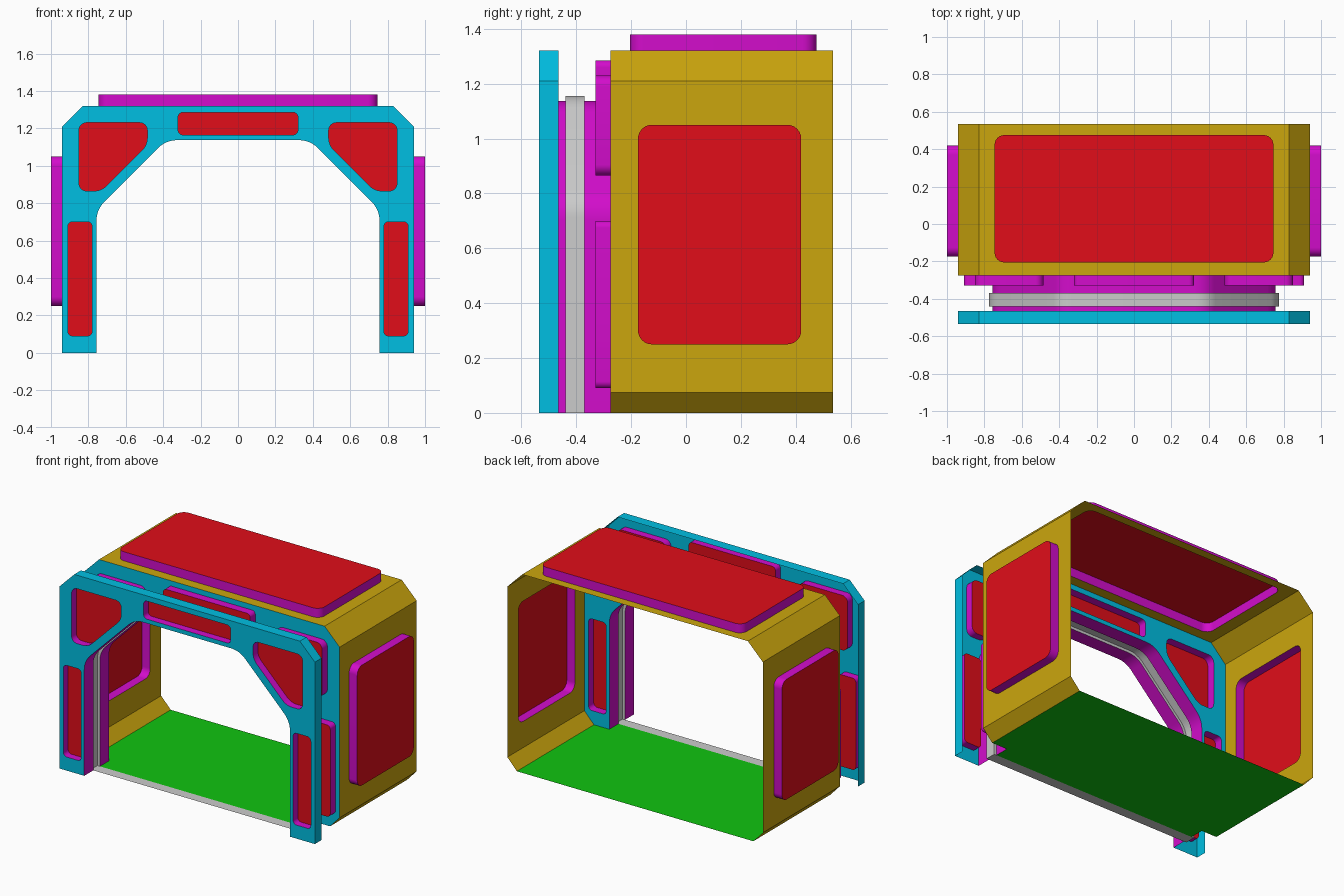
import bpy, bmesh, math
from mathutils import Vector

if "Cube" in bpy.data.objects:
    bpy.data.objects.remove(bpy.data.objects["Cube"])


def material(name, rgb):
    m = bpy.data.materials.new(name)
    m.diffuse_color = (*rgb, 1)
    m.use_nodes = True
    m.node_tree.nodes["Principled BSDF"].inputs["Base Color"].default_value = m.diffuse_color
    return m


CYAN = material("frame_cyan", (0.0, 0.52, 0.76))
RED = material("panel_red", (0.75, 0.004, 0.01))
MAGENTA = material("trim_magenta", (0.65, 0.004, 0.6))
GOLD = material("shell_gold", (0.6, 0.38, 0.004))
GREEN = material("floor_green", (0.005, 0.55, 0.005))


# Drawing planes: (u, v, depth) to 3D
def front(u, v, d): return Vector((u, d, v))
def side(u, v, d): return Vector((d, u, v))
def top(u, v, d): return Vector((u, v, d))


def place(loop, plane, d):
    return [plane(p[0], p[1], d) for p in loop]


def mirror(loop):
    return [(-p[0], p[1]) for p in loop]


def rounded(pts, t, closed=True, steps=6):
    """Round polygon corners, cutting back t along each edge."""
    out, n = [], len(pts)
    for i in range(n):
        p = Vector(pts[i])
        if not closed and i in (0, n - 1):
            out.append(p)
            continue
        a = (Vector(pts[i - 1]) - p).normalized()
        b = (Vector(pts[(i + 1) % n]) - p).normalized()
        r = t * math.tan(a.angle(b) / 2)
        c = p + (a + b).normalized() * math.hypot(t, r)
        for k in range(steps + 1):
            out.append(c + (p + a * t - c).lerp(p + b * t - c, k / steps).normalized() * r)
    return out


def rect(u0, u1, v0, v1):
    return [(u0, v0), (u1, v0), (u1, v1), (u0, v1)]


def finish(name, bm, *mats):
    bmesh.ops.recalc_face_normals(bm, faces=bm.faces)
    me = bpy.data.meshes.new(name)
    bm.to_mesh(me)
    bm.free()
    for m in mats:
        if m:
            me.materials.append(m)
    ob = bpy.data.objects.new(name, me)
    bpy.context.collection.objects.link(ob)
    return ob


def bridge(bm, paths, closed=False):
    rows = [[bm.verts.new(p) for p in path] for path in paths]
    n = len(rows[0])
    for a, b in zip(rows, rows[1:]):
        for i in range(n if closed else n - 1):
            j = (i + 1) % n
            bm.faces.new((a[i], a[j], b[j], b[i]))
    return rows


def strip(name, paths, mat):
    bm = bmesh.new()
    bridge(bm, paths)
    return finish(name, bm, mat)


def plate(name, outer, holes, plane, d, mat):
    """Flat sheet with openings."""
    bm = bmesh.new()
    edges = []
    for loop in [outer] + holes:
        vs = [bm.verts.new(p) for p in place(loop, plane, d)]
        edges += [bm.edges.new((vs[i - 1], vs[i])) for i in range(len(vs))]
    normal = plane(0, 0, 1) - plane(0, 0, 0)
    bmesh.ops.triangle_fill(bm, use_beauty=True, edges=edges, normal=normal)
    return finish(name, bm, mat)


def pocket(name, loop, plane, d0, d1):
    """Pressed-in panel: magenta rim, red bottom."""
    bm = bmesh.new()
    rows = bridge(bm, [place(loop, plane, d0), place(loop, plane, d1)], closed=True)
    bm.faces.new(rows[1]).material_index = 1
    return finish(name, bm, MAGENTA, RED)


# Depth stations and profiles
Y_FRONT, Y_LIP, Y_G0, Y_G1, Y_WALL, Y_BACK = -0.535, -0.465, -0.44, -0.37, -0.275, 0.535
half_outer = [(0.94, 1.21), (0.83, 1.32)]
roof = half_outer + mirror(half_outer)[::-1]
frame_outer = [(0.94, 0)] + roof + [(-0.94, 0)]
shell_outer = [(0.87, 0), (0.94, 0.075)] + roof + [(-0.94, 0.075), (-0.87, 0)]


def arch_profile(x, h, s):
    half = [(x, 0), (x, s - x), (s - h, h)]
    return rounded(half + mirror(half)[::-1], 0.06, closed=False)


arch = arch_profile(0.757, 1.137, 1.522)
groove = arch_profile(0.775, 1.155, 1.548)

# Panel outlines shared by the front frame and the wall behind it
leg = rounded(rect(0.78, 0.91, 0.09, 0.70), 0.025)
corner = rounded([(0.85, 0.865), (0.85, 1.23), (0.485, 1.23), (0.485, 1.11), (0.73, 0.865)], 0.04)
lintel = rounded(rect(-0.32, 0.32, 1.165, 1.285), 0.025)
pockets = {"right_leg": leg, "left_leg": mirror(leg), "right_corner": corner,
           "left_corner": mirror(corner), "lintel": lintel}

# Front frame and rear wall with their panels
for label, outline, y, depth in (("front_frame", frame_outer, Y_FRONT, 0.05),
                                 ("inner_wall", shell_outer, Y_WALL, -0.055)):
    plate(label, outline + list(arch)[::-1], list(pockets.values()), front, y, CYAN)
    for part, loop in pockets.items():
        pocket(f"{label}_{part}_panel", loop, front, y, y + depth)
strip("front_frame_lip", [place(frame_outer, front, y) for y in (Y_FRONT, Y_LIP)], CYAN)

# Doorway lining with a grey groove
strip("doorway_front_lining", [place(arch, front, y) for y in (Y_FRONT, Y_G0)], MAGENTA)
strip("doorway_back_lining", [place(arch, front, y) for y in (Y_G1, Y_WALL)], MAGENTA)
strip("doorway_groove", [place(arch, front, Y_G0), place(groove, front, Y_G0),
                         place(groove, front, Y_G1), place(arch, front, Y_G1)], None)

# Gold shell: side walls, roof and chamfers
side_loop = rounded(rect(-0.175, 0.42, 0.25, 1.05), 0.05)
for s, label in ((1, "right"), (-1, "left")):
    plate(f"{label}_wall", rect(Y_WALL, Y_BACK, 0.075, 1.21), [side_loop], side, s * 0.94, GOLD)
    pocket(f"{label}_wall_panel", side_loop, side, s * 0.94, s * 1.0)
    for part, edge in (("upper", half_outer), ("lower", [(0.87, 0), (0.94, 0.075)])):
        edge = [(s * x, z) for x, z in edge]
        strip(f"{label}_{part}_chamfer", [place(edge, front, y) for y in (Y_WALL, Y_BACK)], GOLD)
roof_loop = rounded(rect(-0.745, 0.745, -0.205, 0.475), 0.05)
plate("roof", rect(-0.83, 0.83, Y_WALL, Y_BACK), [roof_loop], top, 1.32, GOLD)
pocket("roof_panel", roof_loop, top, 1.32, 1.38)

# Floor and grey threshold
plate("floor", rect(-0.87, 0.87, Y_WALL, Y_BACK), [], top, 0, GREEN)
plate("doorway_floor", rect(-0.757, 0.757, Y_G1, Y_WALL), [], top, 0, GREEN)
plate("threshold", rect(-0.775, 0.775, Y_G0, Y_G1), [], top, 0, None)

# Smooth the rounded corners, keep edges crisp
for ob in bpy.context.collection.objects:
    ob.select_set(True)
    bpy.context.view_layer.objects.active = ob
bpy.ops.object.shade_smooth_by_angle(angle=math.radians(30))
